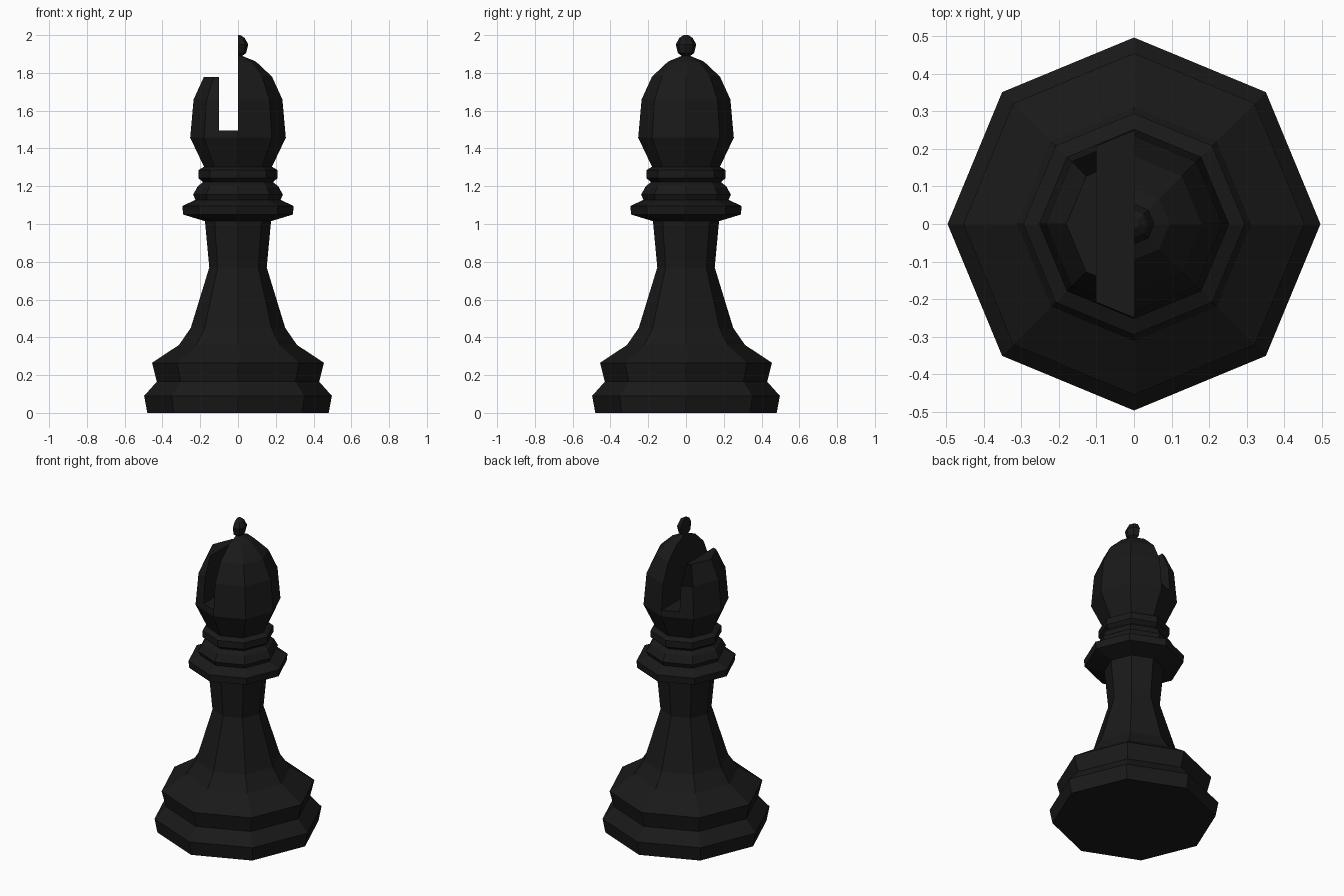
import bpy, bmesh, math

if "Cube" in bpy.data.objects:
    bpy.data.objects.remove(bpy.data.objects["Cube"])

SIDES = 8


def new_object(name, bm):
    bmesh.ops.recalc_face_normals(bm, faces=bm.faces)
    mesh = bpy.data.meshes.new(name)
    bm.to_mesh(mesh)
    bm.free()
    obj = bpy.data.objects.new(name, mesh)
    bpy.context.collection.objects.link(obj)
    return obj


def lathe(name, profile):
    """Turn an (r, z) profile into a closed, faceted solid."""
    bm = bmesh.new()
    rings = []
    for r, z in profile:
        rings.append([bm.verts.new((r * math.cos(i * math.tau / SIDES),
                                    r * math.sin(i * math.tau / SIDES), z))
                      for i in range(SIDES)])
    for low, high in zip(rings, rings[1:]):
        for i in range(SIDES):
            j = (i + 1) % SIDES
            bm.faces.new((low[i], low[j], high[j], high[i]))
    bm.faces.new(rings[0][::-1])
    bm.faces.new(rings[-1])
    return new_object(name, bm)


def prism(name, outline, depth):
    """Extrude an (x, z) outline along y, centred."""
    bm = bmesh.new()
    face = bm.faces.new([bm.verts.new((x, -depth / 2, z)) for x, z in outline])
    out = bmesh.ops.extrude_face_region(bm, geom=[face])
    moved = [v for v in out["geom"] if isinstance(v, bmesh.types.BMVert)]
    bmesh.ops.translate(bm, verts=moved, vec=(0, depth, 0))
    return new_object(name, bm)


# Turned profile sections, bottom to top
base = [(0.48, 0), (0.497, 0.09), (0.43, 0.165), (0.455, 0.265), (0.312, 0.36)]
stem = [(0.25, 0.45), (0.152, 0.77), (0.175, 1.015)]
collar = [(0.29, 1.05), (0.295, 1.095), (0.225, 1.128), (0.238, 1.155),
          (0.213, 1.2), (0.185, 1.222), (0.21, 1.243), (0.21, 1.285), (0.18, 1.303)]
head = [(0.253, 1.457), (0.235, 1.66), (0.18, 1.78), (0.095, 1.86)]
finial = [(0.022, 1.89), (0.043, 1.905), (0.054, 1.95), (0.036, 1.985), (0.012, 2.0)]
body = lathe("chess_piece_body", base + stem + collar + head + finial)

# Slot with the lowered shoulder on its left side
cutter = prism("slot_cutter", [(-0.1, 1.495), (0, 1.495), (0, 2.2),
                               (-0.5, 2.2), (-0.5, 1.779), (-0.1, 1.779)], 1.0)
cutter.hide_render = True
cut = body.modifiers.new("slot", 'BOOLEAN')
cut.operation = 'DIFFERENCE'
cut.solver = 'EXACT'
cut.object = cutter
bpy.context.view_layer.objects.active = body
body.select_set(True)
bpy.ops.object.modifier_apply(modifier=cut.name)
bpy.data.objects.remove(cutter)

# Black finish
mat = bpy.data.materials.new("black")
mat.diffuse_color = (0.01, 0.01, 0.01, 1)
mat.use_nodes = True
mat.node_tree.nodes["Principled BSDF"].inputs["Base Color"].default_value = mat.diffuse_color
body.data.materials.clear()
body.data.materials.append(mat)
